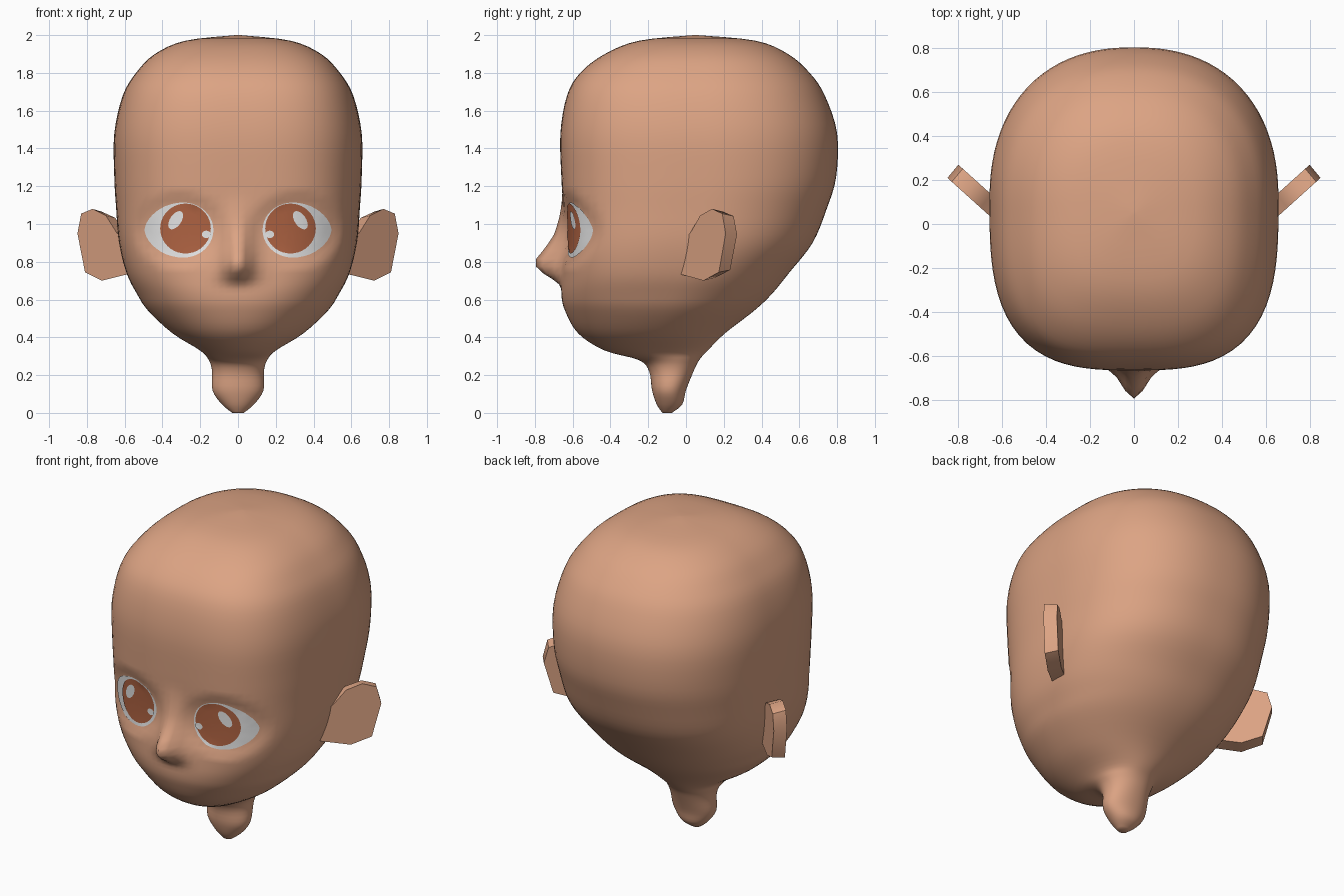
import bpy, bmesh, math
from mathutils import Vector
from mathutils.bvhtree import BVHTree

if "Cube" in bpy.data.objects:
    bpy.data.objects.remove(bpy.data.objects["Cube"])


def material(name, rgb):
    m = bpy.data.materials.new(name)
    m.diffuse_color = (*rgb, 1)
    m.use_nodes = True
    m.node_tree.nodes["Principled BSDF"].inputs["Base Color"].default_value = m.diffuse_color
    return m


SKIN = material("skin", (0.72, 0.37, 0.23))
WHITE = material("eye white", (0.80, 0.80, 0.80))
BROWN = material("iris brown", (0.43, 0.125, 0.055))


def add_object(name, bm, mat, angle=None):
    me = bpy.data.meshes.new(name)
    bm.to_mesh(me)
    me.materials.append(mat)
    ob = bpy.data.objects.new(name, me)
    bpy.context.collection.objects.link(ob)
    if angle is None:
        for p in me.polygons:
            p.use_smooth = True
    else:
        bpy.ops.object.select_all(action='DESELECT')
        ob.select_set(True)
        bpy.context.view_layer.objects.active = ob
        bpy.ops.object.shade_smooth_by_angle(angle=angle)
    return ob


def lerp_table(table, z):
    if z <= table[0][0]:
        return table[0][1]
    for (a, u), (b, v) in zip(table, table[1:]):
        if z <= b:
            return u + (v - u) * (z - a) / (b - a)
    return table[-1][1]


def smoothstep(a, b, x):
    t = min(1, max(0, (x - a) / (b - a)))
    return t * t * (3 - 2 * t)


def catmull(a, b, c, d, t):
    return 0.5 * (2 * b + (c - a) * t + (2 * a - 5 * b + 4 * c - d) * t ** 2
                  + (3 * b - a - 3 * c + d) * t ** 3)


# Head and neck profile: height, half width, front y, back y
PROFILE = [
    (0.00, 0.030, -0.125, -0.075), (0.045, 0.085, -0.155, -0.02),
    (0.12, 0.135, -0.18, 0.00), (0.22, 0.137, -0.195, 0.04),
    (0.28, 0.155, -0.25, 0.07), (0.33, 0.20, -0.43, 0.115),
    (0.42, 0.345, -0.57, 0.205), (0.54, 0.475, -0.64, 0.36),
    (0.63, 0.535, -0.66, 0.455), (0.74, 0.59, -0.655, 0.545),
    (0.90, 0.63, -0.645, 0.67), (1.08, 0.645, -0.65, 0.745),
    (1.25, 0.655, -0.66, 0.795), (1.48, 0.655, -0.665, 0.80),
    (1.68, 0.61, -0.63, 0.735), (1.80, 0.54, -0.56, 0.655),
    (1.90, 0.44, -0.43, 0.54), (1.97, 0.28, -0.25, 0.37),
    (2.00, 0.012, 0.04, 0.06)]
NOSE_DEPTH = [(0.67, 0), (0.70, 0.035), (0.73, 0.09), (0.77, 0.142), (0.81, 0.148),
              (0.88, 0.095), (0.95, 0.05), (1.05, 0.018), (1.15, 0)]
NOSE_WIDTH = [(0.72, 0.085), (0.80, 0.07), (1.0, 0.05)]
EYE_X, EYE_Z = 0.29, 0.968


def head():
    bm = bmesh.new()
    segs, steps, rows = 96, 4, []
    n = len(PROFILE)
    for i in range(n - 1):
        q = [PROFILE[min(n - 1, max(0, i + k))] for k in (-1, 0, 1, 2)]
        for s in range(steps):
            rows.append([catmull(*v, s / steps) for v in zip(*q)])
    rows.append(PROFILE[-1])
    rings = []
    for z, w, f, b in rows:
        cy = f + (b - f) * 0.52
        blend = smoothstep(0.4, 0.9, z)
        ring = []
        for k in range(segs):
            t = 2 * math.pi * k / segs
            c, s = math.cos(t), math.sin(t)
            e = (2.1 + 0.9 * blend) if s < 0 else (2.1 + 0.2 * blend)
            r = (abs(c) ** e + abs(s) ** e) ** (-1 / e)
            x = w * r * c
            y = cy + r * s * ((cy - f) if s < 0 else (b - cy))
            if s < 0 and 0.6 < z < 1.3:
                # nose bump, then shallow eye sockets
                y -= lerp_table(NOSE_DEPTH, z) * math.exp(-(x / lerp_table(NOSE_WIDTH, z)) ** 2)
                d = math.hypot((abs(x) - 0.31) / 0.19, (z - EYE_Z) / 0.148)
                y += 0.025 * (1 - smoothstep(1.0, 1.3, d))
            ring.append(bm.verts.new((x, y, z)))
        rings.append(ring)
    for a, b in zip(rings, rings[1:]):
        for k in range(segs):
            j = (k + 1) % segs
            bm.faces.new((a[k], a[j], b[j], b[k]))
    bm.faces.new(rings[0][::-1])
    bm.faces.new(rings[-1])
    bm.normal_update()
    add_object("head", bm, SKIN)
    return BVHTree.FromBMesh(bm)


def surface_plate(name, tree, side, point, lift, mat, rings=6, segs=40):
    """Thin plate lying on the face; point(r, t) gives x and z."""
    bm = bmesh.new()

    def vert(r, t):
        x, z = point(r, t)
        hit = tree.ray_cast(Vector((side * x, -2, z)), Vector((0, 1, 0)))[0]
        return bm.verts.new((side * x, hit.y - lift, z))

    prev, mid = None, vert(0, 0)
    for i in range(1, rings + 1):
        cur = [vert(i / rings, 2 * math.pi * k / segs) for k in range(segs)]
        for k in range(segs):
            j = (k + 1) % segs
            f = (mid, cur[k], cur[j]) if prev is None else (prev[k], cur[k], cur[j], prev[j])
            bm.faces.new(f if side > 0 else f[::-1])
        prev = cur
    add_object(name, bm, mat)


def ellipse(cx, cz, rx, rz, tilt=0.0):
    ca, sa = math.cos(tilt), math.sin(tilt)

    def point(r, t):
        u, v = r * rx * math.cos(t), r * rz * math.sin(t)
        return cx + u * ca - v * sa, cz + u * sa + v * ca
    return point


def almond(r, t):
    c, s = math.cos(t), math.sin(t)
    if c > 0:   # outer corner is more pointed
        return EYE_X + 0.205 * r * c, EYE_Z + 0.146 * r * s * abs(s) ** 0.2
    return EYE_X + 0.16 * r * c, EYE_Z + 0.146 * r * s


# Ear outline in front view: x, z
EAR = [(0.55, 0.74), (0.60, 0.73), (0.72, 0.70), (0.81, 0.745), (0.85, 0.95),
       (0.83, 1.055), (0.77, 1.08), (0.70, 1.045), (0.64, 0.95), (0.55, 0.93)]


def ear(name, side):
    bm = bmesh.new()
    front, back = [], []
    for x, z in EAR:
        y = 0.03 + (x - 0.65) * 0.9
        front.append(bm.verts.new((side * x, y, z)))
        zb = 0.89 + (z - 0.89) * 0.92
        back.append(bm.verts.new((side * (x - 0.05), y + 0.06, zb)))
    bm.faces.new(front)
    bm.faces.new(back[::-1])
    n = len(EAR)
    for k in range(n):
        j = (k + 1) % n
        bm.faces.new((front[j], front[k], back[k], back[j]))
    bmesh.ops.recalc_face_normals(bm, faces=bm.faces[:])
    add_object(name, bm, SKIN, math.radians(50))


tree = head()
for label, side in (("left", 1), ("right", -1)):
    ear(label + "_ear", side)
    surface_plate(label + "_eye_white", tree, side, almond, 0.005, WHITE)
    surface_plate(label + "_iris", tree, side, ellipse(0.278, 0.976, 0.134, 0.132), 0.009, BROWN)
    # Light reflections: large upper one and small inner one
    surface_plate(label + "_eye_highlight", tree, side,
                  ellipse(0.33, 1.02, 0.03, 0.055, 0.6), 0.013, WHITE, 3, 20)
    surface_plate(label + "_eye_glint", tree, side,
                  ellipse(0.168, 0.945, 0.024, 0.02), 0.013, WHITE, 2, 12)
